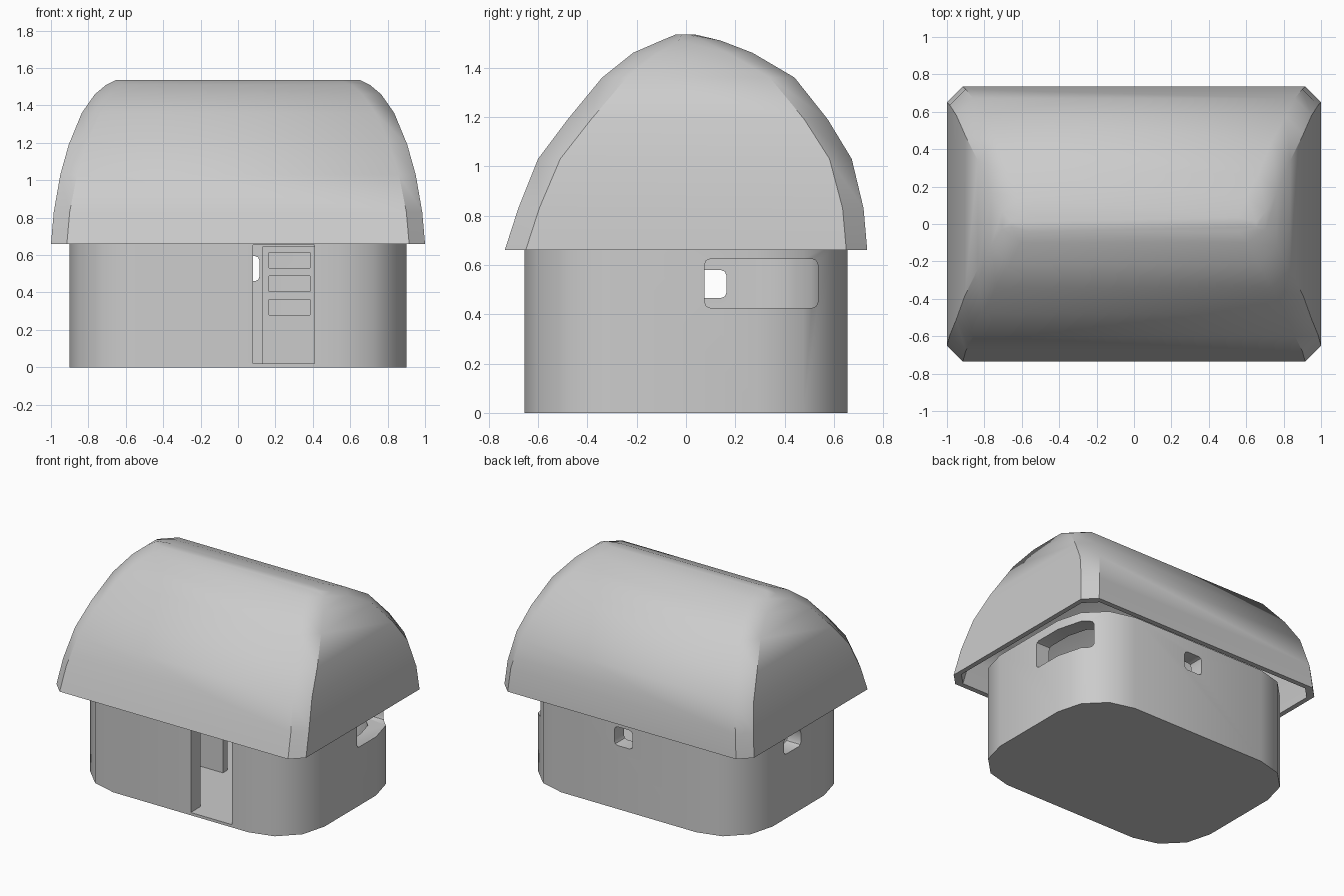
import bpy, bmesh, math
from mathutils import Vector

if "Cube" in bpy.data.objects:
    bpy.data.objects.remove(bpy.data.objects["Cube"])


def rounded(u0, u1, v0, v1, r, n):
    """Counter-clockwise rounded rectangle."""
    pts = []
    corners = [(u1 - r, v1 - r), (u0 + r, v1 - r), (u0 + r, v0 + r), (u1 - r, v0 + r)]
    for k, (cu, cv) in enumerate(corners):
        for i in range(n + 1):
            a = math.pi / 2 * (k + i / n)
            pts.append((cu + r * math.cos(a), cv + r * math.sin(a)))
    return pts


def make(name, verts, faces):
    me = bpy.data.meshes.new(name)
    me.from_pydata(verts, [], faces)
    bm = bmesh.new()
    bm.from_mesh(me)
    bmesh.ops.recalc_face_normals(bm, faces=bm.faces)
    bm.to_mesh(me)
    bm.free()
    ob = bpy.data.objects.new(name, me)
    bpy.context.collection.objects.link(ob)
    return ob


def prism(name, pts, axis, w0, w1):
    """Extrude a 2D outline along x, y or z."""
    place = {'x': lambda u, v, w: (w, u, v),
             'y': lambda u, v, w: (u, w, v),
             'z': lambda u, v, w: (u, v, w)}[axis]
    n = len(pts)
    verts = [place(u, v, w) for w in (w0, w1) for u, v in pts]
    faces = [tuple(range(n)), tuple(range(n, 2 * n))]
    faces += [(i, (i + 1) % n, n + (i + 1) % n, n + i) for i in range(n)]
    return make(name, verts, faces)


def rect(u0, u1, v0, v1):
    return [(u0, v0), (u1, v0), (u1, v1), (u0, v1)]


def cut(ob, cutter):
    m = ob.modifiers.new("cut", 'BOOLEAN')
    m.operation, m.solver, m.object = 'DIFFERENCE', 'EXACT', cutter
    bpy.context.view_layer.objects.active = ob
    bpy.ops.object.modifier_apply(modifier=m.name)
    bpy.data.objects.remove(cutter)


def smooth(ob, angle):
    bpy.ops.object.select_all(action='DESELECT')
    ob.select_set(True)
    bpy.context.view_layer.objects.active = ob
    bpy.ops.object.shade_smooth_by_angle(angle=math.radians(angle))


# Walls: hollow rounded body with floor, door and three windows
walls = prism("walls", rounded(-.9, .9, -.655, .655, .36, 3), 'z', 0, .69)
cut(walls, prism("room", rounded(-.79, .79, -.545, .545, .27, 3), 'z', .02, .9))
cut(walls, prism("door_cut", rect(.08, .41, .02, .655), 'y', -.9, -.4))
cut(walls, prism("right_cut", rounded(.075, .535, .425, .625, .025, 2), 'x', .4, 1.1))
cut(walls, prism("left_cut", rounded(-.03, .165, .465, .58, .025, 2), 'x', -1.1, -.5))
cut(walls, prism("back_cut", rounded(-.03, .115, .46, .595, .025, 2), 'y', .4, .9))
smooth(walls, 35)

# Roof: lofted rings (z, front y, back y, half length, corner chamfer)
RINGS = [(.66, -.735, .735, 1.0, .085), (.83, -.68, .72, .985, .085),
         (1.03, -.60, .672, .95, .09), (1.19, -.48, .575, .905, .095),
         (1.36, -.34, .44, .835, .1), (1.46, -.215, .27, .765, .1),
         (1.51, -.1, .14, .705, .1), (1.535, -.04, .035, .655, .1)]


def shell_ring(z, f, b, h, c):
    d = min(c, (b - f) * .3)
    half = [(h - c, f), (h, f + d), (h, b - d), (h - c, b)]
    return [(x, y, z) for x, y in half] + [(-x, y, z) for x, y in reversed(half)]


T = .035
outer = [shell_ring(*r) for r in RINGS]
inner = [shell_ring(z if i == 0 else z - T * i / 7, f * .95, b * .95, h - T, c)
         for i, (z, f, b, h, c) in enumerate(RINGS)]
loops = list(reversed(outer)) + inner
verts = [p for ring in loops for p in ring]
faces = [tuple(range(8)), tuple(range(len(verts) - 8, len(verts)))]
for k in range(len(loops) - 1):
    for i in range(8):
        j = (i + 1) % 8
        faces.append((k * 8 + i, k * 8 + j, k * 8 + 8 + j, k * 8 + 8 + i))
roof = make("roof", verts, faces)
smooth(roof, 40)

# Slatted rack seen through the doorway
rack = prism("rack", rect(.13, .42, .02, .645), 'y', -.16, -.12)
for z in (.28, .405, .53):
    cut(rack, prism("slot", rect(.165, .385, z, z + .083), 'y', -.3, 0))

# Low partition deeper in the room
prism("partition", rect(-.5, -.1, .02, .42), 'y', -.03, .02)
